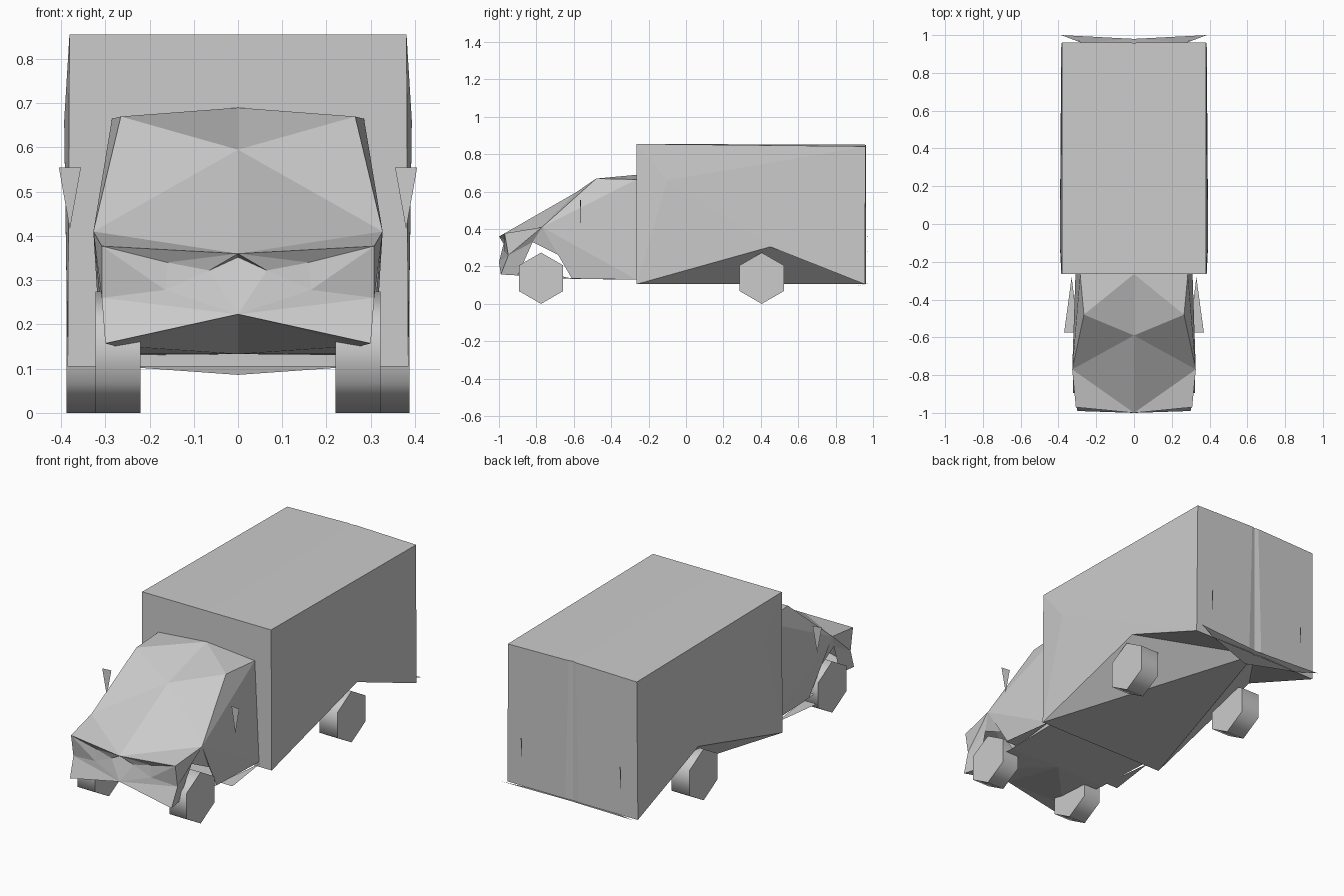
import bpy, bmesh, math

if "Cube" in bpy.data.objects:
    bpy.data.objects.remove(bpy.data.objects["Cube"])


def half_mesh(name, points, faces):
    """Build a part from its +x half, mirror it over x = 0 and weld the seam."""
    bm = bmesh.new()
    verts = {}
    for side in (1, -1):
        for key, (x, y, z) in points.items():
            verts[key, side] = bm.verts.new((x * side, y, z))
        for face in faces:
            loop = [verts[k, side] for k in face]
            bm.faces.new(loop if side == 1 else loop[::-1])
    bmesh.ops.remove_doubles(bm, verts=bm.verts[:], dist=0.0005)
    bmesh.ops.recalc_face_normals(bm, faces=bm.faces[:])
    mesh = bpy.data.meshes.new(name)
    bm.to_mesh(mesh)
    bm.free()
    ob = bpy.data.objects.new(name, mesh)
    bpy.context.collection.objects.link(ob)
    return ob


def wheels(name, y, x0, x1, r=0.137):
    """Pair of six-sided wheels standing on a corner."""
    pts, ring = {}, range(6)
    for i in ring:
        a = math.radians(60 * i)
        for tag, x in (("in", x0), ("out", x1)):
            pts[tag, i] = (x, y + r * math.sin(a), r + r * math.cos(a))
    faces = [[(t, i) for i in ring] for t in ("in", "out")]
    faces += [[("in", i), ("in", (i + 1) % 6), ("out", (i + 1) % 6), ("out", i)]
              for i in ring]
    ob = half_mesh(name, pts, faces)
    bpy.ops.object.select_all(action='DESELECT')
    ob.select_set(True)
    bpy.context.view_layer.objects.active = ob
    bpy.ops.object.shade_smooth_by_angle(angle=math.radians(65))


# Cargo box with raised wheel arches along the lower edges
half_mesh("cargo_box", {
    "ft0": (0, -.265, .855), "ft": (.381, -.265, .855),
    "rt0": (0, .956, .851), "rt": (.381, .96, .842),
    "fb0": (0, -.265, .105), "fb": (.385, -.265, .105),
    "rb0": (0, .956, .105), "rb": (.385, .956, .105),
    "arch": (.388, .45, .305), "side": (.393, -.1, .66),
    "gt": (.02, .962, .85), "gb": (.04, .962, .105),
}, [
    ("ft0", "ft", "rt", "gt", "rt0"),
    ("ft0", "fb0", "fb", "ft"),
    ("rt0", "gt", "gb", "rb0"), ("gt", "rt", "rb", "gb"),
    ("side", "ft", "fb"), ("side", "fb", "arch"), ("side", "arch", "rb"),
    ("side", "rb", "rt"), ("side", "rt", "ft"),
    ("fb0", "rb0", "fb"), ("fb", "rb0", "arch"),
    ("rb0", "gb", "arch"), ("gb", "rb", "arch"),
])

# Cab: windscreen, hood, grille, bumper, doors and underside
half_mesh("cab", {
    "screen": (0, -.59, .595), "roof": (.265, -.48, .67),
    "back0": (0, -.265, .69), "back": (.285, -.265, .665),
    "belt": (.327, -.77, .41), "nose": (0, -1, .36), "corner": (.308, -.97, .377),
    "low": (.308, -.95, .26), "chin": (0, -1, .223), "g0": (0, -.965, .352),
    "g1": (.16, -.965, .34), "g2": (.165, -.97, .278), "g3": (.065, -.975, .322),
    "bump": (.30, -.99, .157), "bump_in": (.28, -.90, .152),
    "arch_f": (.30, -.82, .33), "arch_r": (.305, -.68, .26),
    "sill_f": (.30, -.61, .135), "sill_r": (.31, -.265, .13),
    "floor_f": (0, -.60, .133), "floor_r": (0, -.265, .133),
}, [
    ("screen", "belt", "roof"), ("screen", "roof", "back0"), ("roof", "back", "back0"),
    ("nose", "belt", "screen"), ("nose", "corner", "belt"),
    ("nose", "g1", "corner"), ("corner", "g1", "g2"), ("corner", "g2", "low"),
    ("nose", "g3", "g1"), ("g3", "g2", "g1"), ("nose", "g0", "g3"),
    ("g0", "chin", "g3"), ("chin", "g2", "g3"), ("chin", "low", "g2"),
    ("chin", "bump", "low"),
    ("corner", "low", "belt"), ("belt", "low", "arch_f"),
    ("low", "bump", "bump_in"), ("low", "bump_in", "arch_f"),
    ("belt", "arch_f", "arch_r"), ("belt", "arch_r", "sill_f"),
    ("belt", "sill_f", "sill_r"), ("belt", "sill_r", "back"), ("belt", "back", "roof"),
    ("chin", "bump_in", "bump"), ("chin", "floor_f", "bump_in"),
    ("bump_in", "floor_f", "sill_f"), ("floor_f", "floor_r", "sill_r", "sill_f"),
])

# Wheels
wheels("front_wheels", -.775, .22, .322)
wheels("rear_wheels", .405, .28, .388)

# Door mirrors and side steps, each a single triangle
half_mesh("door_mirrors", {0: (.355, -.562, .555), 1: (.405, -.568, .555),
                           2: (.38, -.565, .415)}, [(0, 2, 1)])
half_mesh("side_steps", {0: (.33, -.28, .135), 1: (.295, -.575, .135),
                         2: (.37, -.575, .135)}, [(0, 1, 2)])

# Rear bumper and tail lights
half_mesh("rear_bumper", {"tip": (.385, 1, .12), "mid": (0, .98, .113),
                          "under": (0, .88, .086), "in": (.28, .96, .106)},
          [("under", "in", "mid"), ("in", "tip", "mid")])
half_mesh("tail_lights", {0: (.288, .972, .37), 1: (.297, .972, .365),
                          2: (.292, .968, .25)}, [(0, 1, 2)])
